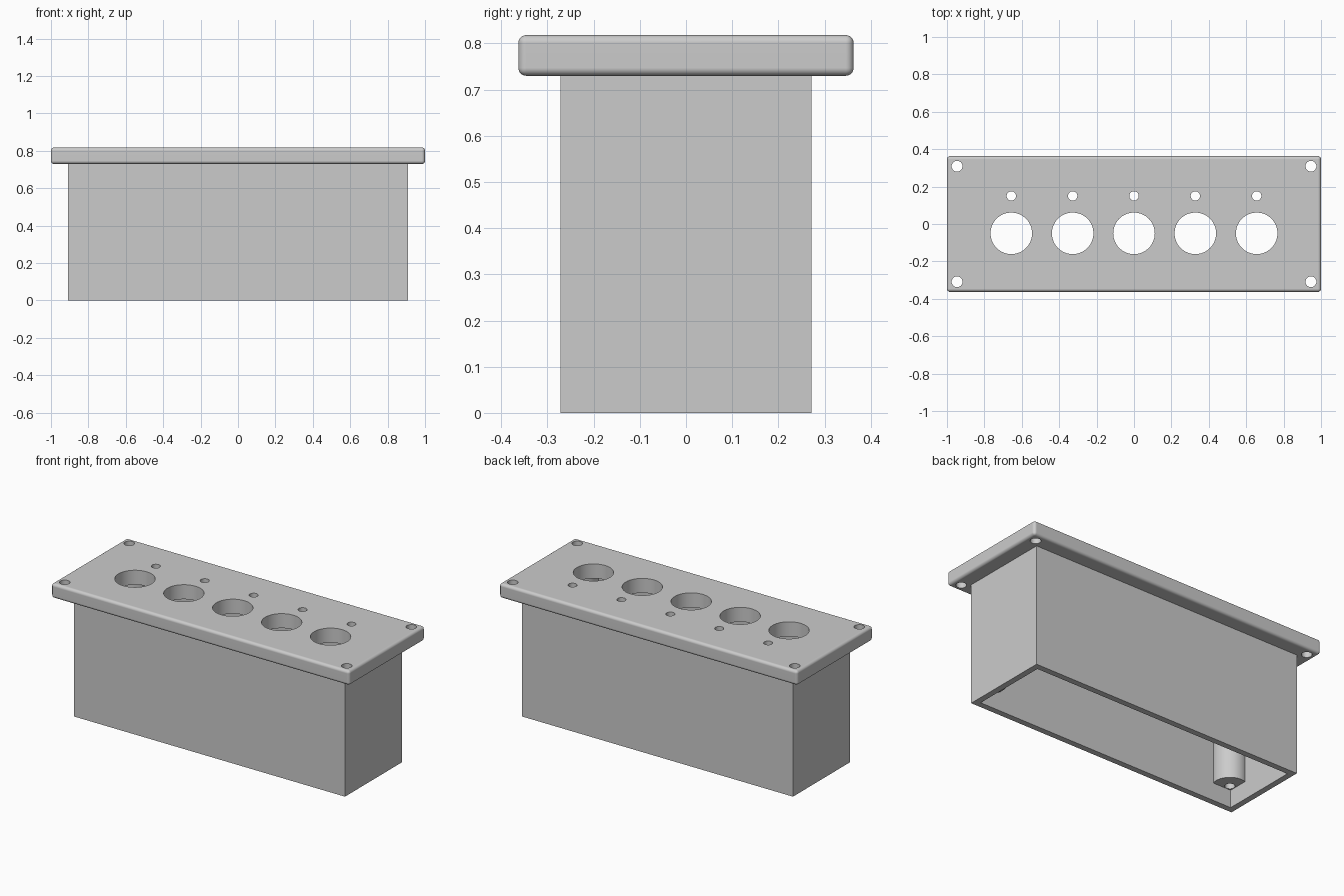
import bpy, bmesh, math
from math import cos, sin, radians
from mathutils import Matrix

if "Cube" in bpy.data.objects:
    bpy.data.objects.remove(bpy.data.objects["Cube"])

HALF_X, HALF_Y = 0.908, 0.272      # outside of the box
WALL = 0.036
PLATE_Z, TOP_Z = 0.73, 0.818
BOSS_IN, BOSS_R, BOSS_Z = 0.067, 0.095, 0.107

grey = bpy.data.materials.new("plain grey")
grey.use_nodes = True
colour = (0.6, 0.6, 0.6, 1)
grey.diffuse_color = colour
grey.node_tree.nodes["Principled BSDF"].inputs["Base Color"].default_value = colour


def make(name, bm):
    bmesh.ops.recalc_face_normals(bm, faces=bm.faces)
    mesh = bpy.data.meshes.new(name)
    bm.to_mesh(mesh)
    bm.free()
    mesh.materials.append(grey)
    obj = bpy.data.objects.new(name, mesh)
    bpy.context.collection.objects.link(obj)
    return obj


def box(bm, hx, hy, z0, z1):
    m = Matrix.Translation((0, 0, (z0 + z1) / 2)) @ Matrix.Diagonal((2 * hx, 2 * hy, z1 - z0, 1))
    bmesh.ops.create_cube(bm, size=1, matrix=m)


def cylinder(bm, x, y, r, z0, z1, sides=48):
    bmesh.ops.create_cone(bm, cap_ends=True, segments=sides, radius1=r, radius2=r,
                          depth=z1 - z0, matrix=Matrix.Translation((x, y, (z0 + z1) / 2)))


def boolean(target, tool, operation):
    mod = target.modifiers.new(operation, 'BOOLEAN')
    mod.object, mod.operation, mod.solver = tool, operation, 'EXACT'
    bpy.context.view_layer.objects.active = target
    bpy.ops.object.modifier_apply(modifier=mod.name)
    bpy.data.objects.remove(tool)


# Rounded cover plate
bm = bmesh.new()
box(bm, 1, 0.363, PLATE_Z, TOP_Z)
bmesh.ops.bevel(bm, geom=bm.edges[:], offset=0.017, segments=6, profile=0.5, affect='EDGES')
housing = make("housing", bm)

# Box walls, open at the bottom
bm = bmesh.new()
box(bm, HALF_X, HALF_Y, 0, PLATE_Z + 0.03)
walls = make("box_walls", bm)
bm = bmesh.new()
box(bm, HALF_X - WALL, HALF_Y - WALL, -0.1, PLATE_Z)
cavity = make("cavity_cutter", bm)
boolean(housing, walls, 'UNION')
boolean(housing, cavity, 'DIFFERENCE')

# Round screw bosses in the inside corners, sunk into the walls
corners = [(sx, sy) for sx in (-1, 1) for sy in (-1, 1)]
sink = BOSS_IN - WALL / 2
start = math.pi - math.asin(sink / BOSS_R)
sweep = 1.5 * math.pi + math.acos(sink / BOSS_R) - start - (math.pi / 2 - math.asin(sink / BOSS_R)) \
    + math.asin(sink / BOSS_R)
bm = bmesh.new()
for sx, sy in corners:
    cx, cy = sx * (HALF_X - BOSS_IN), sy * (HALF_Y - BOSS_IN)
    outline = [(sink, sink)]
    for i in range(25):
        a = start + sweep * i / 24
        outline.append((BOSS_R * cos(a), BOSS_R * sin(a)))
    face = bm.faces.new([bm.verts.new((cx + sx * u, cy + sy * v, BOSS_Z)) for u, v in outline])
    top = bmesh.ops.extrude_face_region(bm, geom=[face], use_keep_orig=True)["geom"]
    bmesh.ops.translate(bm, vec=(0, 0, PLATE_Z + 0.02 - BOSS_Z),
                        verts=[g for g in top if isinstance(g, bmesh.types.BMVert)])
boolean(housing, make("screw_bosses", bm), 'UNION')

# Holes: large openings, indicator holes, plate fixings, boss pilot holes
bm = bmesh.new()
for i in range(-2, 3):
    cylinder(bm, i * 0.328, -0.05, 0.111, 0.6, 1, 64)
    cylinder(bm, i * 0.328, 0.15, 0.025, 0.6, 1, 32)
for sx, sy in corners:
    cylinder(bm, sx * 0.946, sy * 0.309, 0.029, 0.6, 1, 32)
    cylinder(bm, sx * (HALF_X - BOSS_IN), sy * (HALF_Y - BOSS_IN), 0.028, 0, 0.5, 32)
boolean(housing, make("hole_cutter", bm), 'DIFFERENCE')

# Smooth rounding with crisp rims
bpy.ops.object.select_all(action='DESELECT')
housing.select_set(True)
bpy.context.view_layer.objects.active = housing
bpy.ops.object.shade_smooth_by_angle(angle=radians(30))
weighted = housing.modifiers.new("even_shading", 'WEIGHTED_NORMAL')
weighted.keep_sharp = True
